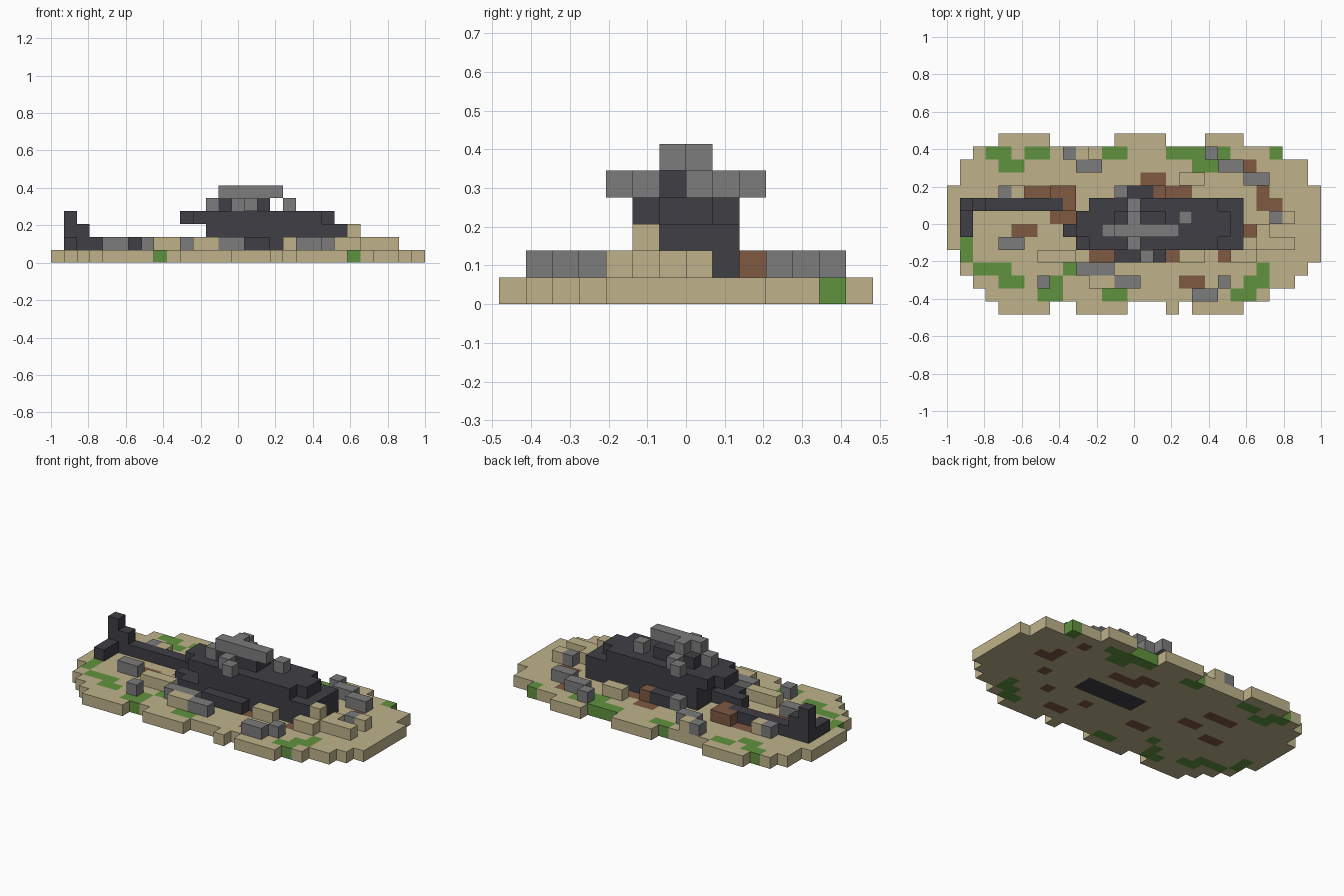
import bpy
import bmesh
from mathutils import Vector

default_cube = bpy.data.objects.get("Cube")
if default_cube:
    bpy.data.objects.remove(default_cube, do_unlink=True)

UNIT = 2 / 29                      # edge of one block
ORIGIN = Vector((-1, -7 * UNIT, 0))


def make_material(name, rgb):
    mat = bpy.data.materials.new(name)
    mat.use_nodes = True
    mat.diffuse_color = (*rgb, 1)
    mat.node_tree.nodes["Principled BSDF"].inputs["Base Color"].default_value = (*rgb, 1)
    return mat


MATERIALS = {
    "sand": make_material("sand", (0.52, 0.45, 0.26)),
    "grass": make_material("grass_green", (0.12, 0.29, 0.05)),
    "earth": make_material("earth_brown", (0.21, 0.10, 0.055)),
    "dark": make_material("charcoal", (0.05, 0.05, 0.06)),
    "grey": make_material("stone_grey", (0.2, 0.2, 0.2)),
}
SLOTS = list(MATERIALS)


def row(j, start, end, k=0):
    """Cells of one row of blocks, end not included."""
    return [(i, j, k) for i in range(start, end)]


def rows(runs, k=0):
    return [cell for run in runs for cell in row(*run, k)]


def box(x0, x1, y0, y1, k):
    return [cell for j in range(y0, y1) for cell in row(j, x0, x1, k)]


def build(name, **groups):
    """Join blocks into one mesh without inner faces; later colours overwrite."""
    cells = {c: colour for colour, group in groups.items() for c in group}
    used = [s for s in SLOTS if s in cells.values()]
    bm = bmesh.new()
    corners = {}

    def corner(p):
        key = tuple(round(v) for v in p)
        if key not in corners:
            corners[key] = bm.verts.new(ORIGIN + Vector(key) * UNIT)
        return corners[key]

    for cell, colour in cells.items():
        centre = Vector(cell) + Vector((0.5, 0.5, 0.5))
        for axis in range(3):
            for sign in (-1, 1):
                normal = Vector((0, 0, 0))
                normal[axis] = sign
                if tuple(round(v) for v in Vector(cell) + normal) in cells:
                    continue
                a = Vector((0, 0, 0))
                a[(axis + 1) % 3] = 0.5
                b = normal.cross(a)
                mid = centre + normal / 2
                face = bm.faces.new([corner(mid + s) for s in (-a - b, a - b, a + b, b - a)])
                face.material_index = used.index(colour)
    mesh = bpy.data.meshes.new(name)
    bm.to_mesh(mesh)
    bm.free()
    for s in used:
        mesh.materials.append(MATERIALS[s])
    obj = bpy.data.objects.new(name, mesh)
    bpy.context.collection.objects.link(obj)


# Ground slab with stepped outline and coloured patches
build(
    "ground",
    sand=box(0, 29, 5, 10, 0) + box(1, 28, 10, 12, 0) + rows([
        (0, 4, 8), (0, 10, 14), (0, 17, 18), (0, 19, 23),
        (1, 3, 25), (2, 2, 27), (3, 1, 28), (4, 1, 29),
        (12, 2, 26), (13, 4, 8), (13, 13, 17), (13, 20, 23)]),
    grass=rows([
        (12, 3, 5), (12, 6, 8), (12, 12, 14), (12, 17, 22), (12, 25, 26),
        (11, 4, 6), (11, 19, 21), (5, 1, 2), (4, 1, 2),
        (3, 2, 5), (3, 9, 10), (3, 24, 25), (2, 4, 6), (2, 8, 9),
        (2, 23, 25), (1, 7, 9), (1, 12, 14), (1, 22, 24)]),
    earth=rows([
        (11, 23, 24), (10, 15, 17), (9, 6, 9), (9, 16, 19), (9, 24, 25),
        (8, 24, 26), (7, 8, 10), (6, 5, 7), (6, 23, 24),
        (4, 11, 13), (4, 17, 18), (4, 21, 22), (2, 18, 20)]),
    dark=box(14, 20, 6, 8, 0),
)

# Loose blocks around the hull
build(
    "stone_rubble",
    grey=rows([
        (12, 9, 10), (12, 20, 21), (11, 10, 12), (11, 21, 23), (10, 23, 25),
        (9, 4, 5), (9, 13, 14), (7, 25, 26), (5, 4, 6), (3, 10, 13),
        (2, 7, 8), (2, 13, 15), (2, 21, 22), (1, 19, 21)], 1),
)
build(
    "sand_rubble",
    sand=rows([
        (12, 10, 11), (10, 18, 20), (9, 5, 6), (7, 26, 27), (6, 24, 25),
        (5, 23, 27), (4, 7, 10), (4, 18, 20), (4, 22, 24), (2, 11, 13)], 1)
    + row(5, 23, 24, 2),
)
build("earth_rubble", earth=rows([(9, 8, 10), (8, 9, 10), (9, 16, 17)], 1))

# Long tail with an upright fin
build("tail", dark=row(8, 1, 9, 1) + box(1, 2, 6, 8, 1) + row(8, 1, 3, 2) + row(8, 1, 2, 3))

# Fuselage layers, front overhang and side steps
build(
    "fuselage",
    dark=box(12, 23, 5, 9, 1) + box(12, 23, 5, 9, 2) + box(11, 21, 5, 9, 3)
    + box(10, 22, 6, 8, 3),
)
build("side_steps", dark=rows([(4, 13, 17), (9, 14, 16), (6, 9, 12), (5, 10, 12)], 1))

# Mast block and the broken crossed blades
build("mast", dark=box(13, 17, 6, 8, 4))
build(
    "blades",
    grey=rows([(4, 15, 16), (5, 14, 15), (6, 12, 13), (7, 18, 19), (8, 14, 15), (9, 13, 14)], 4)
    + row(6, 13, 18, 5) + row(7, 14, 15, 5),
)
